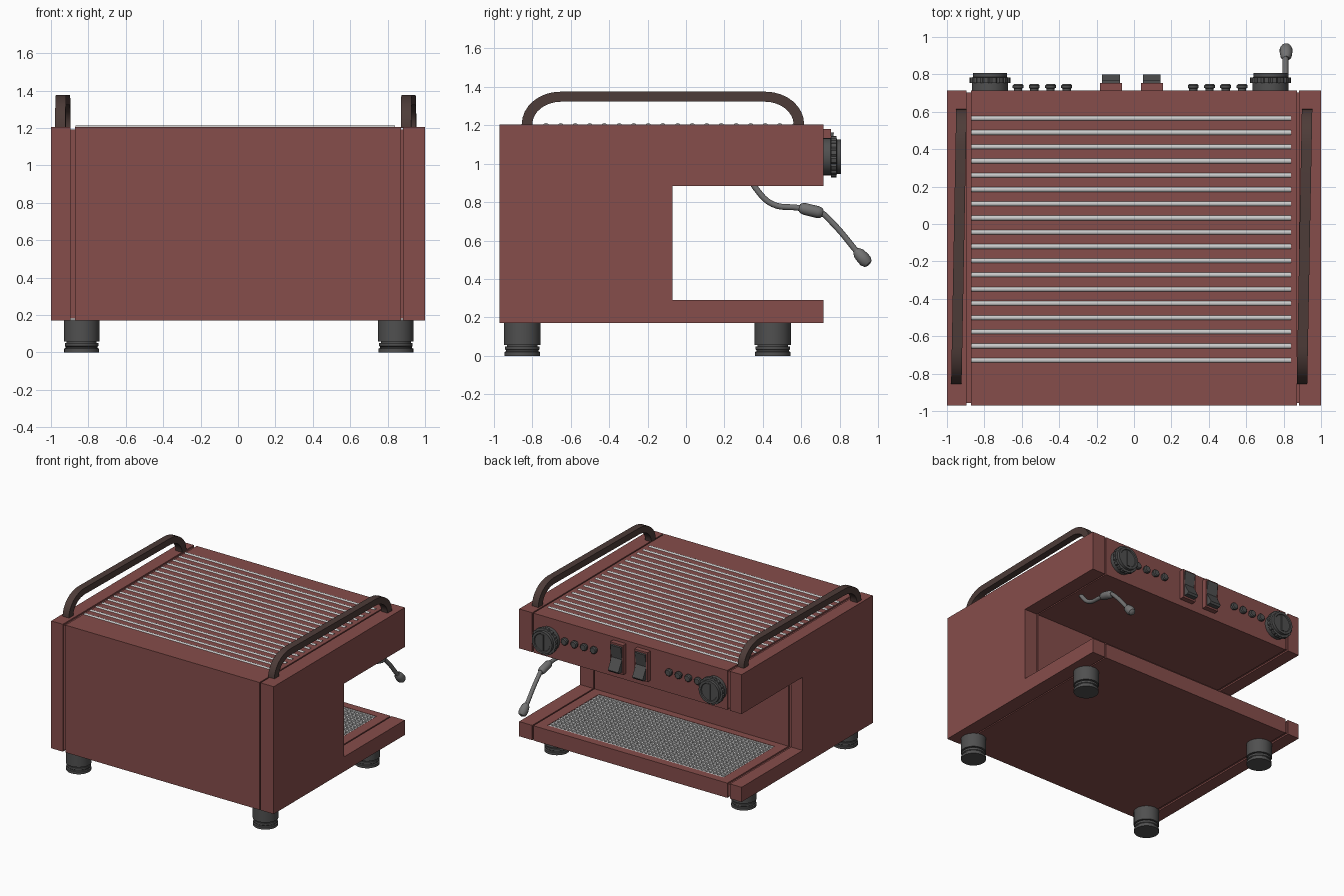
import bpy, bmesh, math
from mathutils import Matrix, Vector

if "Cube" in bpy.data.objects:
    bpy.data.objects.remove(bpy.data.objects["Cube"])


def material(name, rgb):
    m = bpy.data.materials.new(name)
    m.diffuse_color = (*rgb, 1)
    m.use_nodes = True
    m.node_tree.nodes["Principled BSDF"].inputs["Base Color"].default_value = m.diffuse_color
    return m


RED = material("red_paint", (0.24, 0.075, 0.07))
DARK = material("dark_plastic", (0.08, 0.08, 0.08))
BROWN = material("brown_rail", (0.075, 0.045, 0.04))
STEEL = material("wand_steel", (0.17, 0.17, 0.17))
CHROME = material("bar_chrome", (0.55, 0.57, 0.57))


def finish(name, bm, mat, smooth=False):
    bmesh.ops.recalc_face_normals(bm, faces=bm.faces)
    me = bpy.data.meshes.new(name)
    bm.to_mesh(me)
    bm.free()
    ob = bpy.data.objects.new(name, me)
    bpy.context.collection.objects.link(ob)
    me.materials.append(mat)
    if smooth:
        bpy.ops.object.select_all(action='DESELECT')
        bpy.context.view_layer.objects.active = ob
        ob.select_set(True)
        bpy.ops.object.shade_smooth_by_angle(angle=math.radians(35))
    return ob


def add_box(bm, x0, x1, y0, y1, z0, z1):
    m = Matrix.Translation(((x0 + x1) / 2, (y0 + y1) / 2, (z0 + z1) / 2))
    bmesh.ops.create_cube(bm, size=1, matrix=m @ Matrix.Diagonal((x1 - x0, y1 - y0, z1 - z0, 1)))


def prism(name, profile, x0, x1, mat, shear=0.0, smooth=False):
    """Extrude a (y, z) profile from x0 to x1."""
    bm = bmesh.new()
    f = bm.faces.new([bm.verts.new((x0 + shear * y, y, z)) for y, z in profile])
    new = bmesh.ops.extrude_face_region(bm, geom=[f])["geom"]
    bmesh.ops.translate(bm, vec=(x1 - x0, 0, 0), verts=[v for v in new if isinstance(v, bmesh.types.BMVert)])
    return finish(name, bm, mat, smooth)


def lathe(name, profile, origin, axis, mat, n=32, ribs=None):
    """Spin (radius, height) points about an axis; bands listed in ribs are notched."""
    bm = bmesh.new()
    rings = []
    for i, (r, h) in enumerate(profile):
        ring = []
        for k in range(n):
            rr = r * (0.93 if ribs and i in ribs and k % 4 < 1 else 1)
            a = 2 * math.pi * k / n
            ring.append(bm.verts.new((rr * math.cos(a), rr * math.sin(a), h)))
        rings.append(ring)
    for a, b in zip(rings, rings[1:]):
        for k in range(n):
            bm.faces.new((a[k], a[(k + 1) % n], b[(k + 1) % n], b[k]))
    bm.faces.new(rings[0])
    bm.faces.new(rings[-1])
    rot = Vector((0, 0, 1)).rotation_difference(Vector(axis)).to_matrix().to_4x4()
    bmesh.ops.transform(bm, matrix=Matrix.Translation(origin) @ rot, verts=bm.verts)
    return finish(name, bm, mat, True)


# C-shaped body: two side panels, centre housing, inset filler in the grooves
def c_profile(d=0.0):
    return [(-0.97 + d, 0.17 + d), (0.715 - d, 0.17 + d), (0.715 - d, 0.29 - d), (-0.07 - d, 0.29 - d),
            (-0.07 - d, 0.885 + d), (0.715 - d, 0.885 + d), (0.715 - d, 1.205 - d), (-0.97 + d, 1.205 - d)]


prism("left_side_panel", c_profile(), -1.0, -0.896, RED)
prism("right_side_panel", c_profile(), 0.882, 1.0, RED)
prism("left_groove_filler", c_profile(0.012), -0.9, -0.865, RED)
prism("right_groove_filler", c_profile(0.012), 0.865, 0.89, RED)
body = prism("centre_housing", c_profile(), -0.872, 0.872, RED)

# Recess for the drip grate
GX, GY0, GY1 = 0.79, -0.01, 0.65
bm = bmesh.new()
add_box(bm, -GX, GX, GY0, GY1, 0.262, 0.4)
cutter = finish("grate_recess_cutter", bm, RED)
cutter.hide_render = True
cutter.hide_set(True)
mod = body.modifiers.new("grate_recess", 'BOOLEAN')
mod.object = cutter
mod.operation = 'DIFFERENCE'
mod.solver = 'EXACT'

# Drip grate: crossed bars
bm = bmesh.new()
NX, NY = 44, 19
for i in range(NX):
    x = -GX + 0.01 + (2 * GX - 0.02) * i / (NX - 1)
    add_box(bm, x - 0.007, x + 0.007, GY0, GY1, 0.268, 0.285)
for j in range(NY):
    y = GY0 + 0.01 + (GY1 - GY0 - 0.02) * j / (NY - 1)
    add_box(bm, -GX, GX, y - 0.008, y + 0.008, 0.27, 0.288)
finish("drip_grate", bm, CHROME)

# Cup warmer bars on the top
for i in range(18):
    y = 0.565 - i * 0.0761
    lathe(f"cup_warmer_bar_{i + 1}", [(0.015, 0), (0.015, 1.71)], (-0.87, y, 1.197), (1, 0, 0), CHROME, 12)

# Arched cup rails
def arch(y0, y1, top, ry, rz):
    pts = []
    for cy, a0 in ((y1 - ry, 0), (y0 + ry, 90)):
        for k in range(9):
            a = math.radians(a0 + 90 * k / 8)
            pts.append((cy + ry * math.cos(a), top - rz + rz * math.sin(a)))
    return pts


rail = [(0.615, 1.2)] + arch(-0.855, 0.615, 1.375, 0.2, 0.17) + [(-0.855, 1.2), (-0.8, 1.2)] \
    + arch(-0.8, 0.56, 1.323, 0.15, 0.118)[::-1] + [(0.56, 1.2)]
prism("left_cup_rail", rail, -0.962, -0.906, BROWN, 0.0185, True)
prism("right_cup_rail", rail, 0.886, 0.942, BROWN, 0.0185, True)

# Feet
foot = [(0.093, 0), (0.093, 0.02), (0.085, 0.024), (0.085, 0.03), (0.09, 0.034), (0.09, 0.05),
        (0.08, 0.05), (0.08, 0.058), (0.095, 0.058), (0.095, 0.175)]
for sx, x in (("left", -0.836), ("right", 0.844)):
    for sy, y in (("front", -0.852), ("back", 0.452)):
        lathe(f"{sy}_{sx}_foot", foot, (x, y, 0), (0, 0, 1), DARK)

# Large ribbed dials
dial = [(0.096, 0), (0.096, 0.04), (0.109, 0.042), (0.109, 0.07), (0.09, 0.072),
        (0.09, 0.095), (0.072, 0.095), (0.068, 0.088)]
for s, x in (("left", -0.77), ("right", 0.73)):
    lathe(f"{s}_dial", dial, (x, 0.713, 1.037), (0, 1, 0), DARK, 64, (2, 3))
    bm = bmesh.new()
    add_box(bm, x - 0.012, x + 0.012, 0.79, 0.808, 0.972, 1.102)
    finish(f"{s}_dial_grip", bm, DARK)

# Small push buttons
button = [(0.022, 0), (0.022, 0.012), (0.029, 0.014), (0.029, 0.028), (0.022, 0.035)]
for i, x in enumerate((-0.62, -0.533, -0.446, -0.36, 0.317, 0.404, 0.49, 0.578)):
    lathe(f"button_{i + 1}", button, (x, 0.713, 1.06), (0, 1, 0), DARK, 20)

# Rocker switches with red bezels
rocker = [(0.72, 1.163), (0.77, 1.163), (0.752, 1.06), (0.8, 0.972), (0.79, 0.957), (0.72, 0.957)]
for s, x in (("left", -0.123), ("right", 0.096)):
    bm = bmesh.new()
    for x0, x1, z0, z1 in ((-0.059, -0.048, 0.94, 1.18), (0.048, 0.059, 0.94, 1.18),
                           (-0.048, 0.048, 0.94, 0.955), (-0.048, 0.048, 1.165, 1.18)):
        add_box(bm, x + x0, x + x1, 0.71, 0.755, z0, z1)
    finish(f"{s}_switch_bezel", bm, RED)
    prism(f"{s}_rocker_switch", rocker, x - 0.047, x + 0.047, DARK)

# Steam wand: bent tube, grip sleeve and nozzle
cu = bpy.data.curves.new("steam_wand", 'CURVE')
cu.dimensions = '3D'
cu.bevel_depth = 0.016
cu.bevel_resolution = 3
cu.resolution_u = 6
cu.use_fill_caps = True
path = [(0.33, 0.93), (0.365, 0.87), (0.45, 0.79), (0.59, 0.77), (0.7, 0.747), (0.755, 0.7), (0.9, 0.53)]
sp = cu.splines.new('BEZIER')
sp.bezier_points.add(len(path) - 1)
for p, (y, z) in zip(sp.bezier_points, path):
    p.co = (0.81, y, z)
    p.handle_left_type = p.handle_right_type = 'AUTO'
cu.materials.append(STEEL)
bpy.context.collection.objects.link(bpy.data.objects.new("steam_wand", cu))
lathe("wand_grip", [(0.018, 0), (0.026, 0.01), (0.031, 0.03), (0.031, 0.1), (0.026, 0.118), (0.018, 0.125)],
      (0.81, 0.59, 0.772), (0, 0.97, -0.24), STEEL, 20)
lathe("wand_nozzle", [(0.018, 0), (0.03, 0.02), (0.034, 0.05), (0.034, 0.075), (0.025, 0.095), (0.01, 0.102)],
      (0.813, 0.884, 0.55), (0, 0.67, -0.74), STEEL, 20)
